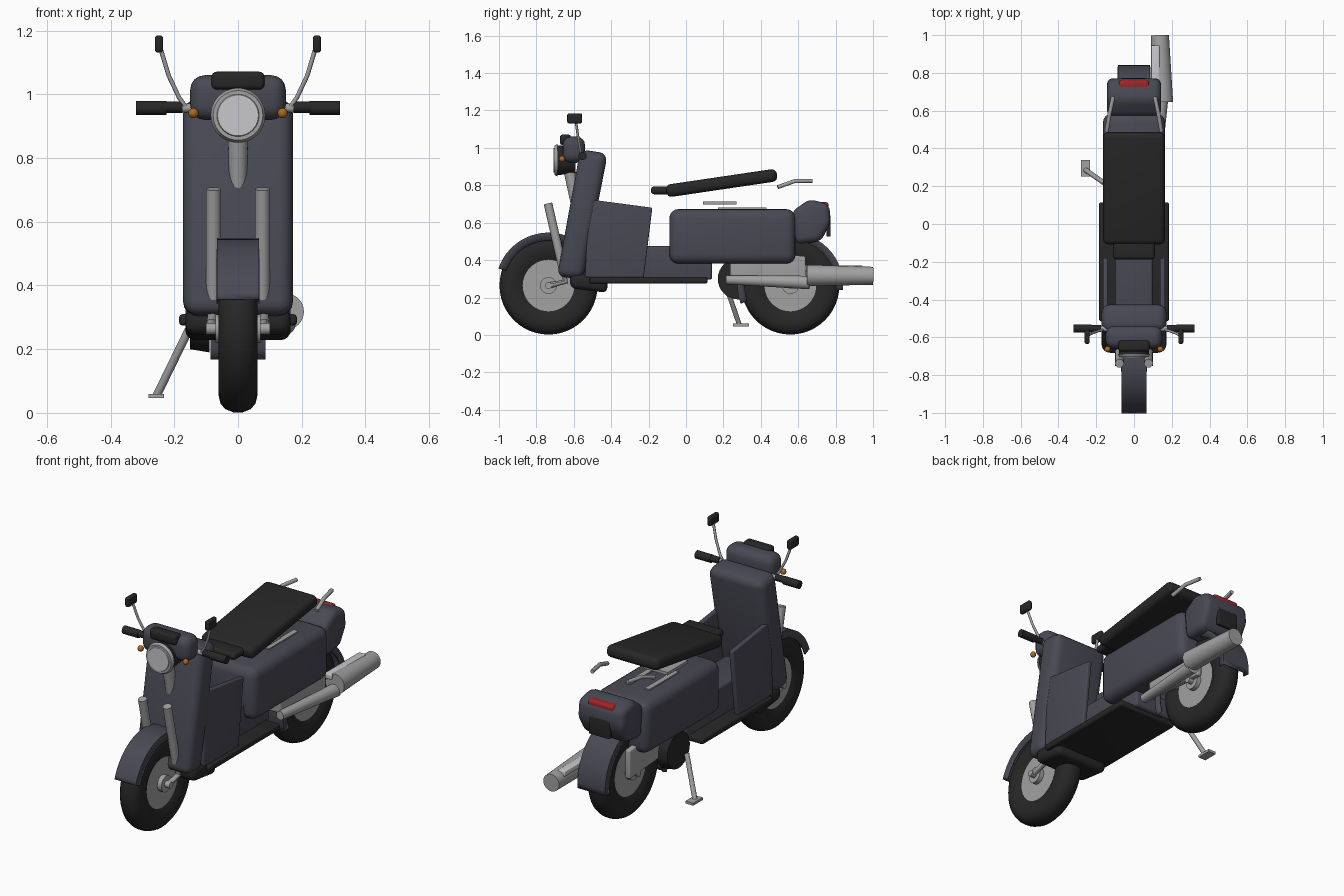
import bpy, bmesh, math
from mathutils import Vector, Matrix

cube = bpy.data.objects.get("Cube")
if cube:
    bpy.data.objects.remove(cube, do_unlink=True)


def material(name, rgb):
    m = bpy.data.materials.new(name)
    m.use_nodes = True
    m.diffuse_color = (*rgb, 1)
    m.node_tree.nodes["Principled BSDF"].inputs["Base Color"].default_value = (*rgb, 1)
    return m


PAINT = material("slate_paint", (0.066, 0.066, 0.09))
BLACK = material("black_rubber", (0.02, 0.02, 0.02))
METAL = material("grey_metal", (0.36, 0.36, 0.36))
GLASS = material("pale_lens", (0.58, 0.58, 0.6))
RED = material("red_lens", (0.36, 0.018, 0.02))
AMBER = material("amber_lens", (0.42, 0.14, 0.012))


def finish(name, bm, mat, angle=40):
    bmesh.ops.recalc_face_normals(bm, faces=bm.faces)
    mesh = bpy.data.meshes.new(name)
    bm.to_mesh(mesh)
    bm.free()
    mesh.materials.append(mat)
    ob = bpy.data.objects.new(name, mesh)
    bpy.context.collection.objects.link(ob)
    bpy.ops.object.select_all(action='DESELECT')
    ob.select_set(True)
    bpy.context.view_layer.objects.active = ob
    bpy.ops.object.shade_smooth_by_angle(angle=math.radians(angle))
    return ob


def round_edges(bm, width):
    if width:
        bmesh.ops.bevel(bm, geom=bm.edges[:], offset=width, segments=4, profile=0.5,
                        affect='EDGES', clamp_overlap=True)


def box(name, loc, size, mat, bevel=0.0, tilt=0.0):
    bm = bmesh.new()
    bmesh.ops.create_cube(bm, size=1, matrix=Matrix.Diagonal((*size, 1)))
    round_edges(bm, bevel)
    bm.transform(Matrix.Translation(loc) @ Matrix.Rotation(math.radians(tilt), 4, 'X'))
    return finish(name, bm, mat)


def prism(name, outline, x0, x1, mat, bevel=0.0):
    """Side outline given as (y, z), extruded across x."""
    bm = bmesh.new()
    face = bm.faces.new([bm.verts.new((x0, y, z)) for y, z in outline])
    new = bmesh.ops.extrude_face_region(bm, geom=[face])["geom"]
    bmesh.ops.translate(bm, verts=[v for v in new if isinstance(v, bmesh.types.BMVert)],
                        vec=(x1 - x0, 0, 0))
    round_edges(bm, bevel)
    return finish(name, bm, mat)


def rod(name, a, b, r, mat, r2=None, sides=24):
    a, b = Vector(a), Vector(b)
    d = b - a
    bm = bmesh.new()
    m = Matrix.Translation((a + b) / 2) @ d.to_track_quat('Z', 'Y').to_matrix().to_4x4()
    bmesh.ops.create_cone(bm, cap_ends=True, segments=sides, radius1=r,
                          radius2=r if r2 is None else r2, depth=d.length, matrix=m)
    return finish(name, bm, mat)


def tube(name, points, r, mat):
    cu = bpy.data.curves.new(name, 'CURVE')
    cu.dimensions = '3D'
    cu.bevel_depth, cu.bevel_resolution, cu.use_fill_caps = r, 3, True
    sp = cu.splines.new('POLY')
    sp.points.add(len(points) - 1)
    for p, co in zip(sp.points, points):
        p.co = (*co, 1)
    ob = bpy.data.objects.new(name, cu)
    bpy.context.collection.objects.link(ob)
    cu.materials.append(mat)
    bpy.ops.object.select_all(action='DESELECT')
    ob.select_set(True)
    bpy.context.view_layer.objects.active = ob
    bpy.ops.object.convert(target='MESH')
    bpy.ops.object.shade_smooth_by_angle(angle=math.radians(40))


def ball(name, loc, r, mat):
    bm = bmesh.new()
    bmesh.ops.create_uvsphere(bm, u_segments=16, v_segments=10, radius=r,
                              matrix=Matrix.Translation(loc))
    finish(name, bm, mat)


def sweep(name, profile, y, z, mat, start=0, end=360, steps=48):
    """Turn an (x, radius) profile about an axle along x."""
    bm = bmesh.new()
    rings = []
    for i in range(steps + 1):
        a = math.radians(start + (end - start) * i / steps)
        rings.append([bm.verts.new((x, y + r * math.cos(a), z + r * math.sin(a)))
                      for x, r in profile])
    for p, q in zip(rings, rings[1:]):
        for j in range(len(profile) - 1):
            bm.faces.new((p[j], p[j + 1], q[j + 1], q[j]))
    if end - start == 360:
        bmesh.ops.remove_doubles(bm, verts=bm.verts, dist=1e-5)
    return finish(name, bm, mat)


# wheels and fenders
AXLE_Z = 0.264
half = [(0.04, 0.13), (0.056, 0.165), (0.062, 0.205), (0.055, 0.235), (0.04, 0.252), (0.015, 0.262)]
tyre = [(-x, r) for x, r in half] + half[::-1]
for label, y, width, inner, a0, a1 in (("front", -0.735, 0.063, 0.24, 18, 161),
                                       ("rear", 0.558, 0.083, 0.245, -5, 200)):
    sweep(label + "_tyre", tyre, y, AXLE_Z, BLACK)
    rod(label + "_wheel_disc", (-0.044, y, AXLE_Z), (0.044, y, AXLE_Z), 0.138, METAL, sides=48)
    rod(label + "_hub", (-0.07, y, AXLE_Z), (0.07, y, AXLE_Z), 0.045, METAL)
    rod(label + "_axle", (-0.1, y, AXLE_Z), (0.1, y, AXLE_Z), 0.018, METAL)
    fender = sweep(label + "_fender", [(-width, inner), (-width, 0.28), (width, 0.28), (width, inner)],
                   y, AXLE_Z, PAINT, a0, a1, 32)
    shell = fender.modifiers.new("thickness", 'SOLIDIFY')
    shell.thickness, shell.offset = 0.008, 0

# bodywork
prism("front_shield", [(-0.69, 0.31), (-0.55, 0.3), (-0.418, 0.97), (-0.565, 0.992)],
      -0.172, 0.172, PAINT, 0.045)
prism("lower_nose", [(-0.62, 0.33), (-0.62, 0.25), (-0.42, 0.225), (-0.42, 0.32)],
      -0.165, 0.165, BLACK, 0.03)
box("footboard", (0, -0.2, 0.292), (0.37, 0.63, 0.036), BLACK, 0.012)
box("centre_tunnel", (0, -0.18, 0.385), (0.2, 0.64, 0.18), PAINT, 0.015)
box("rear_body", (0, 0.248, 0.527), (0.33, 0.675, 0.292), PAINT, 0.05)
prism("tail", [(0.565, 0.66), (0.66, 0.725), (0.765, 0.7), (0.775, 0.6), (0.72, 0.5), (0.585, 0.485)],
      -0.143, 0.143, PAINT, 0.035)
box("tail_light", (0, 0.738, 0.688), (0.16, 0.048, 0.044), RED, 0.014)
box("rear_plate", (0, 0.762, 0.575), (0.13, 0.022, 0.1), BLACK, 0.006)

# seat and its mounts
box("seat", (0, 0.19, 0.812), (0.326, 0.6, 0.068), BLACK, 0.028, 8.4)
box("seat_nose", (0, -0.13, 0.773), (0.22, 0.115, 0.042), BLACK, 0.018)
box("seat_bracket", (0, 0.18, 0.705), (0.15, 0.18, 0.016), METAL)

# headlight group
box("handlebar_cowl", (0, -0.6, 0.99), (0.3, 0.12, 0.14), PAINT, 0.045)
box("instrument_pod", (0, -0.645, 1.043), (0.166, 0.06, 0.056), BLACK, 0.016)
rod("headlight_housing", (0, -0.59, 0.934), (0, -0.69, 0.934), 0.07, BLACK, 0.08, 40)
rod("headlight_rim", (0, -0.688, 0.934), (0, -0.704, 0.934), 0.086, METAL, 0.078, 40)
rod("headlight_lens", (0, -0.7, 0.934), (0, -0.709, 0.934), 0.068, GLASS, 0.064, 40)
rod("headlight_stem", (0, -0.625, 0.89), (0, -0.59, 0.71), 0.032, METAL, 0.028)
ball("headlight_stem_tip", (0, -0.59, 0.713), 0.028, METAL)

# paired parts on each side
for side, s in (("left", 1), ("right", -1)):
    prism(side + "_leg_panel", [(-0.52, 0.725), (-0.18, 0.68), (-0.23, 0.275), (-0.54, 0.31)],
          s * 0.138, s * 0.165, PAINT, 0.008)
    rod(side + "_fork_tube", (s * 0.077, -0.738, 0.703), (s * 0.077, -0.66, 0.36), 0.023, METAL)
    tube(side + "_fork_link", [(s * 0.077, -0.66, 0.37), (s * 0.082, -0.645, 0.285),
                               (s * 0.082, -0.735, AXLE_Z)], 0.016, METAL)
    rod(side + "_handlebar", (s * 0.1, -0.557, 0.957), (s * 0.2, -0.553, 0.957), 0.014, METAL)
    rod(side + "_switch_block", (s * 0.175, -0.553, 0.96), (s * 0.235, -0.553, 0.96), 0.018, BLACK)
    rod(side + "_grip", (s * 0.225, -0.553, 0.957), (s * 0.32, -0.553, 0.957), 0.022, BLACK)
    tube(side + "_mirror_arm", [(s * 0.16, -0.56, 0.955), (s * 0.185, -0.565, 0.99),
                                (s * 0.218, -0.577, 1.06), (s * 0.245, -0.59, 1.15)], 0.007, METAL)
    box(side + "_mirror", (s * 0.248, -0.595, 1.158), (0.026, 0.08, 0.054), BLACK, 0.01)
    ball(side + "_indicator", (s * 0.14, -0.663, 0.941), 0.016, AMBER)
    tube(side + "_grab_rail", [(s * 0.145, 0.49, 0.79), (s * 0.13, 0.58, 0.822),
                               (s * 0.11, 0.675, 0.824)], 0.011, METAL)
    box(side + "_seat_rail", (s * 0.06, 0.3, 0.674), (0.03, 0.26, 0.012), METAL)

# engine and exhaust
box("engine_block", (0, 0.33, 0.385), (0.2, 0.19, 0.19), METAL, 0.015)
for s, label in ((1, "left"), (-1, "right")):
    prism(label + "_swing_arm", [(0.25, 0.46), (0.64, 0.42), (0.64, 0.26), (0.25, 0.29)],
          s * 0.068, s * 0.1, METAL, 0.008)
rod("drive_cover", (-0.09, 0.28, 0.3), (-0.15, 0.28, 0.3), 0.11, BLACK, 0.1, 32)
rod("exhaust_pipe", (0.11, 0.215, 0.295), (0.145, 0.66, 0.28), 0.024, METAL, 0.036)
rod("muffler", (0.15, 0.645, 0.318), (0.137, 1.0, 0.316), 0.057, METAL, 0.048, 32)
box("muffler_shield", (0.113, 0.79, 0.355), (0.045, 0.31, 0.03), GLASS, 0.006)

# side stand
rod("stand_leg", (-0.155, 0.215, 0.26), (-0.255, 0.285, 0.055), 0.013, METAL)
box("stand_foot", (-0.257, 0.295, 0.053), (0.048, 0.085, 0.014), METAL)
